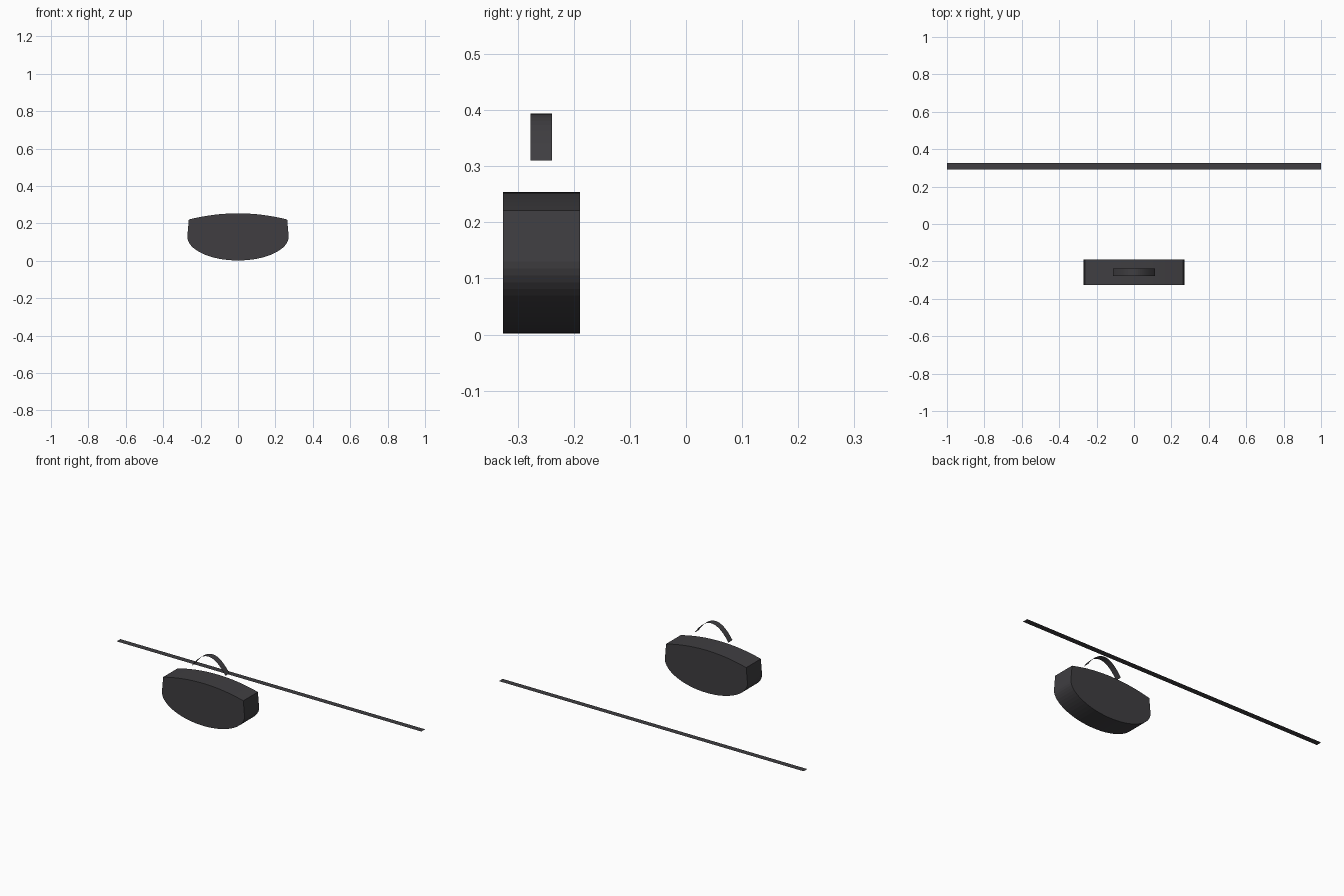
import bpy
from math import cos, sin, pi

if "Cube" in bpy.data.objects:
    bpy.data.objects.remove(bpy.data.objects["Cube"])

mat = bpy.data.materials.new("dark_leather")
mat.diffuse_color = (0.05, 0.048, 0.053, 1)
mat.use_nodes = True
mat.node_tree.nodes["Principled BSDF"].inputs["Base Color"].default_value = mat.diffuse_color


def make(name, verts, faces):
    mesh = bpy.data.meshes.new(name)
    mesh.from_pydata(verts, [], faces)
    mesh.materials.append(mat)
    obj = bpy.data.objects.new(name, mesh)
    bpy.context.collection.objects.link(obj)
    return obj


def sweep(name, path, y0, y1, closed=False):
    """Extrude an x-z path along y; closed paths also get end caps."""
    n = len(path)
    verts = [(x, y, z) for y in (y0, y1) for x, z in path]
    faces = [(i, (i + 1) % n, n + (i + 1) % n, n + i)[::-1]
             for i in range(n if closed else n - 1)]
    if closed:
        faces += [tuple(range(n)), tuple(reversed(range(n, 2 * n)))]
    return make(name, verts, faces)


def arch(half, low, high, n):
    """Parabolic arch running from +x to -x."""
    ts = [1 - 2 * i / n for i in range(n + 1)]
    return [(half * t, high - (high - low) * t * t) for t in ts]


# Bag body: rounded belly, slightly tapered sides, arched top
belly = [(0.271 * cos(a), 0.13 + 0.128 * sin(a))
         for a in (pi + pi * i / 32 for i in range(33))]
sweep("bag_body", belly + arch(0.263, 0.221, 0.254, 16), -0.326, -0.189, closed=True)

# Carry handle: thin arched strip above the body
sweep("carry_handle", arch(0.111, 0.31, 0.394, 20), -0.277, -0.239)

# Shoulder strap: flat strip laid out behind the bag
sweep("shoulder_strap", [(1, 0), (-1, 0)], 0.291, 0.326)
